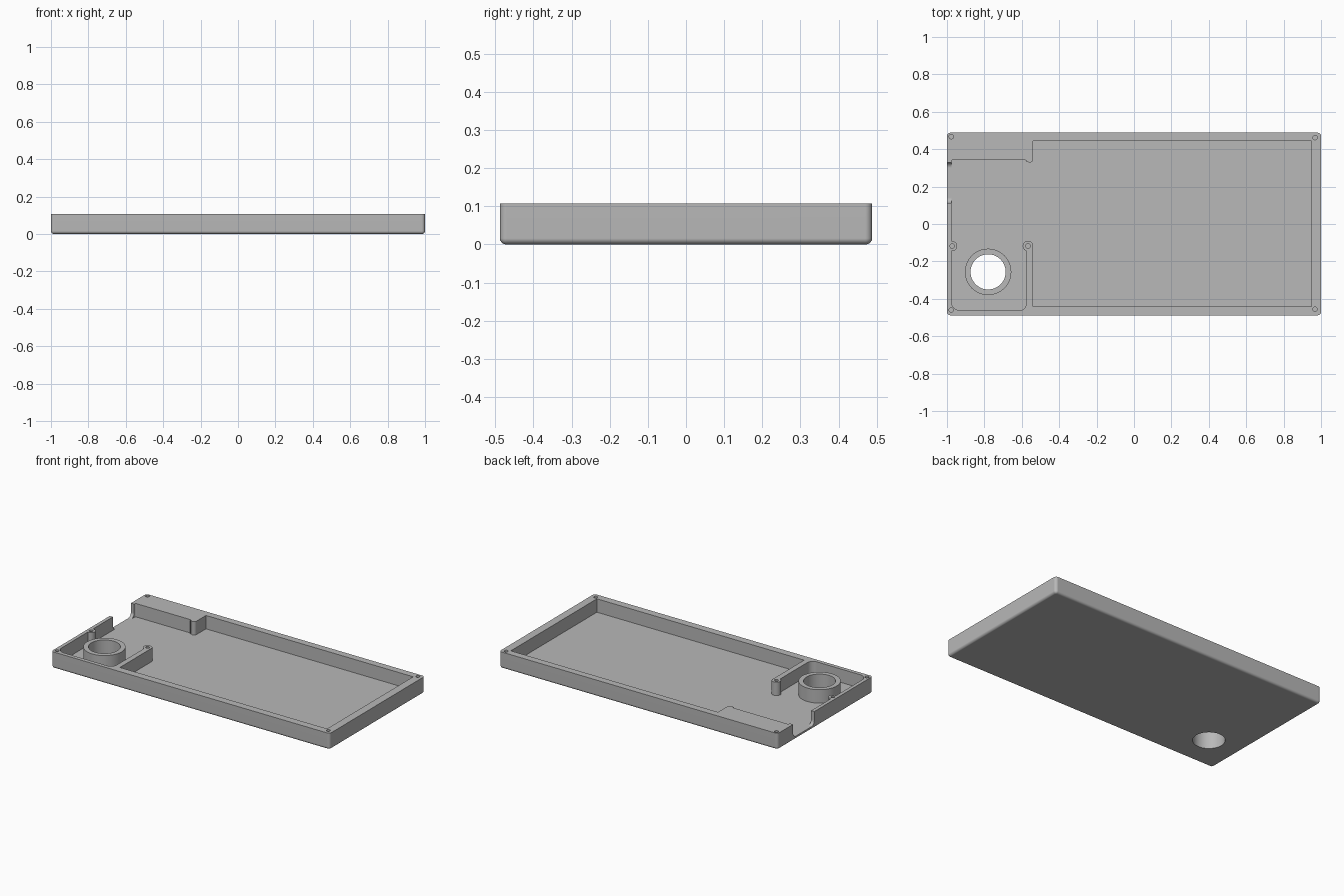
import bpy, bmesh, math
from mathutils import Vector, Matrix

if "Cube" in bpy.data.objects:
    bpy.data.objects.remove(bpy.data.objects["Cube"], do_unlink=True)

HALF_Y, TOP, FLOOR = 0.488, 0.107, 0.02
OVER = TOP + 0.05

grey = bpy.data.materials.new("plain grey")
grey.use_nodes = True
grey.diffuse_color = (0.48, 0.48, 0.48, 1)
grey.node_tree.nodes["Principled BSDF"].inputs["Base Color"].default_value = grey.diffuse_color


def rounded(corners, steps=8):
    """Turn (x, y, radius) corners into an outline with filleted corners."""
    out = []
    for i, (x, y, r) in enumerate(corners):
        p = Vector((x, y))
        if r == 0:
            out.append(p)
            continue
        a = (Vector(corners[i - 1][:2]) - p).normalized()
        b = (Vector(corners[(i + 1) % len(corners)][:2]) - p).normalized()
        half = a.angle(b) / 2
        centre = p + (a + b).normalized() * (r / math.sin(half))
        start = p + a * (r / math.tan(half)) - centre
        end = p + b * (r / math.tan(half)) - centre
        sweep = math.atan2(start.x * end.y - start.y * end.x, start.dot(end))
        for k in range(steps + 1):
            out.append(centre + Matrix.Rotation(sweep * k / steps, 2) @ start)
    return out


def prism(name, outline, low, high, bottom_round=0.0, along_x=False):
    """Extrude an outline along z, or a (y, z) outline along x."""
    bm = bmesh.new()
    place = (lambda p: (low, p.x, p.y)) if along_x else (lambda p: (p.x, p.y, low))
    base = bm.faces.new([bm.verts.new(place(p)) for p in outline])
    grown = bmesh.ops.extrude_face_region(bm, geom=[base], use_keep_orig=True)
    shift = Vector((high - low, 0, 0) if along_x else (0, 0, high - low))
    bmesh.ops.translate(bm, vec=shift, verts=[v for v in grown["geom"] if isinstance(v, bmesh.types.BMVert)])
    bmesh.ops.recalc_face_normals(bm, faces=bm.faces)
    if bottom_round:
        rim = [e for e in bm.edges if all(abs(v.co.z - low) < 1e-5 for v in e.verts)]
        bmesh.ops.bevel(bm, geom=rim, offset=bottom_round, segments=5, profile=0.5, affect='EDGES')
    mesh = bpy.data.meshes.new(name)
    bm.to_mesh(mesh)
    bm.free()
    mesh.materials.append(grey)
    ob = bpy.data.objects.new(name, mesh)
    bpy.context.collection.objects.link(ob)
    return ob


def rod(name, x, y, radius, low, high, sides=32):
    turn = [2 * math.pi * i / sides for i in range(sides)]
    return prism(name, [Vector((x + radius * math.cos(t), y + radius * math.sin(t))) for t in turn], low, high)


def combine(body, tool, operation):
    mod = body.modifiers.new(tool.name, 'BOOLEAN')
    mod.operation, mod.object, mod.solver = operation, tool, 'EXACT'
    bpy.context.view_layer.objects.active = body
    bpy.ops.object.modifier_apply(modifier=mod.name)
    bpy.data.objects.remove(tool, do_unlink=True)


# Outer shell with a rounded underside
shell = prism("case_tray", rounded([(sx, sy * HALF_Y, 0.018) for sx, sy in
              ((-1, -1), (1, -1), (1, 1), (-1, 1))]), 0, TOP, 0.016)

# Pocket outline, running round the divider wall and the rear step
pocket = [(-0.977, -0.463, 0.05), (-0.575, -0.463, 0.04), (-0.575, -0.118, 0), (-0.54, -0.118, 0),
          (-0.54, -0.44, 0), (0.948, -0.44, 0), (0.948, 0.443, 0), (-0.54, 0.443, 0),
          (-0.54, 0.329, 0.017), (-0.576, 0.329, 0.017), (-0.576, 0.343, 0.012), (-0.977, 0.343, 0.012)]
combine(shell, prism("pocket_cutter", rounded(pocket), FLOOR, OVER), 'DIFFERENCE')

# Side opening with rounded lower corners
notch = [(0.112, FLOOR, 0.03), (0.33, FLOOR, 0.03), (0.33, OVER, 0), (0.112, OVER, 0)]
combine(shell, prism("notch_cutter", rounded(notch), -1.1, -0.96, along_x=True), 'DIFFERENCE')

# Raised collar and screw posts
POSTS = [(-0.972, -0.118, 0.0265), (-0.567, -0.118, 0.028)]
for x, y, r in POSTS:
    combine(shell, rod("screw_post", x, y, r, FLOOR / 2, TOP), 'UNION')
combine(shell, rod("collar", -0.78, -0.256, 0.124, FLOOR / 2, TOP, 64), 'UNION')
combine(shell, rod("collar_bore", -0.78, -0.256, 0.094, -0.1, OVER, 64), 'DIFFERENCE')

# Screw holes
holes = [p[:2] for p in POSTS] + [(-0.977, 0.467), (0.968, 0.462), (0.968, -0.456), (-0.977, -0.46)]
for x, y in holes:
    combine(shell, rod("screw_hole", x, y, 0.012, 0.04, OVER, 20), 'DIFFERENCE')

# Smooth curves, crisp edges
bpy.ops.object.select_all(action='DESELECT')
shell.select_set(True)
bpy.context.view_layer.objects.active = shell
bpy.ops.object.shade_smooth_by_angle(angle=math.radians(30))
weighted = shell.modifiers.new("even_shading", 'WEIGHTED_NORMAL')
weighted.keep_sharp = True
